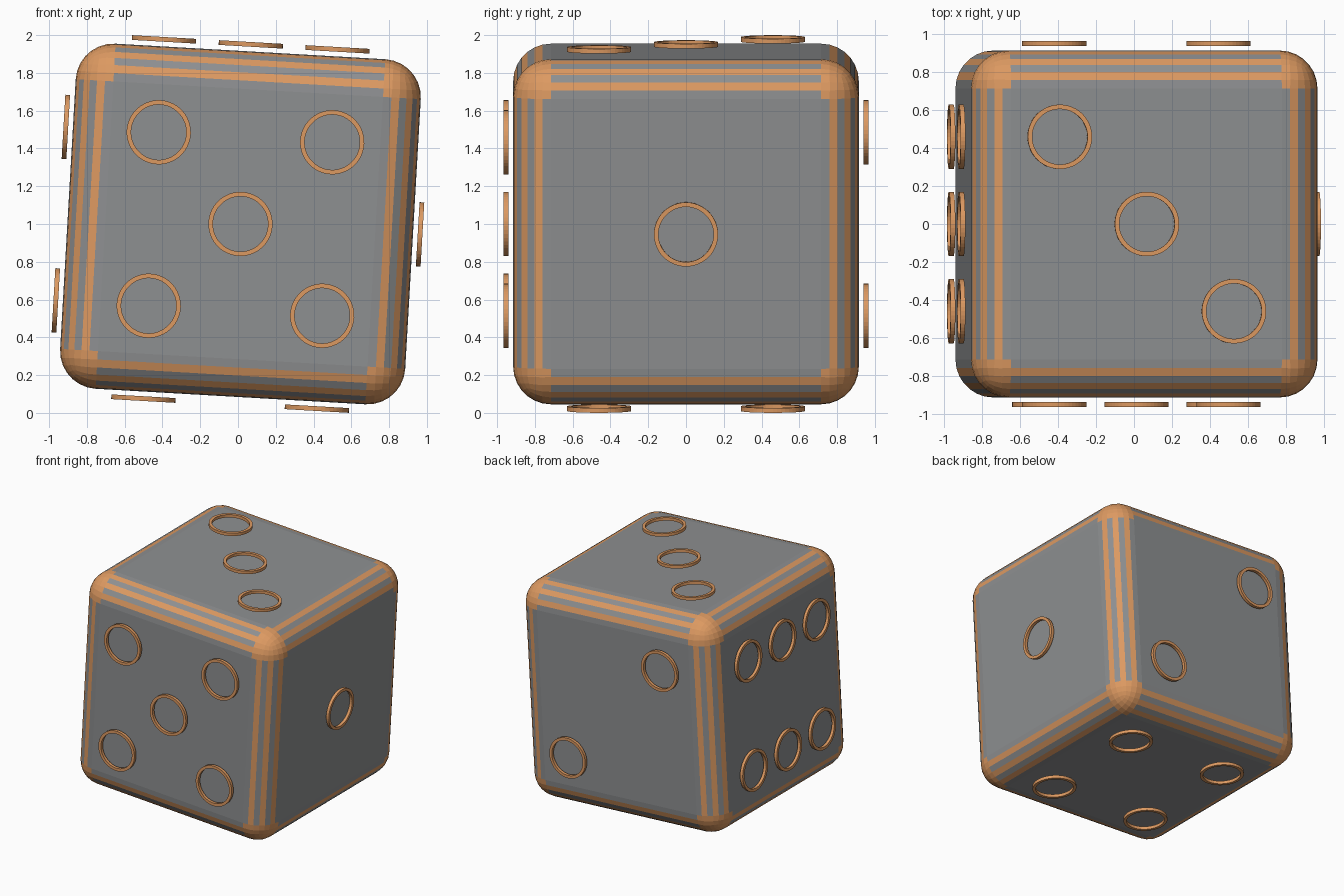
import bpy, bmesh, math
from mathutils import Matrix, Vector

if "Cube" in bpy.data.objects:
    bpy.data.objects.remove(bpy.data.objects["Cube"])

HALF, RADIUS, SEGS = 0.915, 0.2, 7
TILT = Matrix.Translation((0.013, 0, 1.0)) @ Matrix.Rotation(math.radians(3.3), 4, 'Y')


def material(name, rgb):
    m = bpy.data.materials.new(name)
    m.diffuse_color = (*rgb, 1)
    m.use_nodes = True
    m.node_tree.nodes["Principled BSDF"].inputs["Base Color"].default_value = m.diffuse_color
    return m


grey = material("grey", (0.27, 0.277, 0.283))
copper = material("copper", (0.72, 0.32, 0.12))


def add_object(name, bm, mats):
    me = bpy.data.meshes.new(name)
    bm.to_mesh(me)
    bm.free()
    for m in mats:
        me.materials.append(m)
    ob = bpy.data.objects.new(name, me)
    bpy.context.collection.objects.link(ob)
    return ob


# Rounded cube body: striped bevels and copper corners
bm = bmesh.new()
bmesh.ops.create_cube(bm, size=2 * HALF)
bmesh.ops.bevel(bm, geom=bm.edges[:], offset=RADIUS, offset_type='OFFSET',
                segments=SEGS, profile=0.5, affect='EDGES')
for f in bm.faces:
    over = [abs(v) - (HALF - RADIUS) for v in f.calc_center_median()]
    out = [v for v in over if v > 0.001]
    if len(out) == 3:
        f.material_index = 1
    elif len(out) == 2:
        strip = int(math.atan2(out[0], out[1]) / (math.pi / 2) * SEGS)
        f.material_index = strip % 2
bm.transform(TILT)
add_object("body", bm, [grey, copper])


# Flat raised rings marking the pips
def ring(name, centre, normal, r_out=0.17, r_in=0.146, low=0.94, high=0.965, n=48):
    bm = bmesh.new()
    loops = [[bm.verts.new((r * math.cos(2 * math.pi * i / n),
                            r * math.sin(2 * math.pi * i / n), z)) for i in range(n)]
             for r, z in ((r_out, low), (r_out, high), (r_in, high), (r_in, low))]
    for k in range(4):
        a, b = loops[k], loops[(k + 1) % 4]
        for i in range(n):
            j = (i + 1) % n
            bm.faces.new((a[i], a[j], b[j], b[i]))
    bmesh.ops.recalc_face_normals(bm, faces=bm.faces[:])
    turn = Vector(normal).to_track_quat('Z', 'Y').to_matrix().to_4x4()
    bm.transform(TILT @ Matrix.Translation(centre) @ turn)
    add_object(name, bm, [copper])


corners = [(-1, -1), (-1, 1), (1, -1), (1, 1)]
# face name: (axis, side, pip layout on the other two axes in order)
faces = {
    "front": (1, -1, corners + [(0, 0)]),
    "back": (1, 1, [(-1, 1), (1, -1)]),
    "top": (2, 1, [(-1, 1), (0, 0), (1, -1)]),
    "bottom": (2, -1, corners),
    "right": (0, 1, [(0, 0)]),
    "left": (0, -1, [(y, z) for y in (-1, 0, 1) for z in (-1, 1)]),
}
for face, (axis, side, layout) in faces.items():
    normal = [0, 0, 0]
    normal[axis] = side
    for i, (u, v) in enumerate(layout):
        c = [u * 0.46, v * 0.46]
        c.insert(axis, 0)
        ring(f"{face}_pip_ring_{i + 1}", c, normal)
